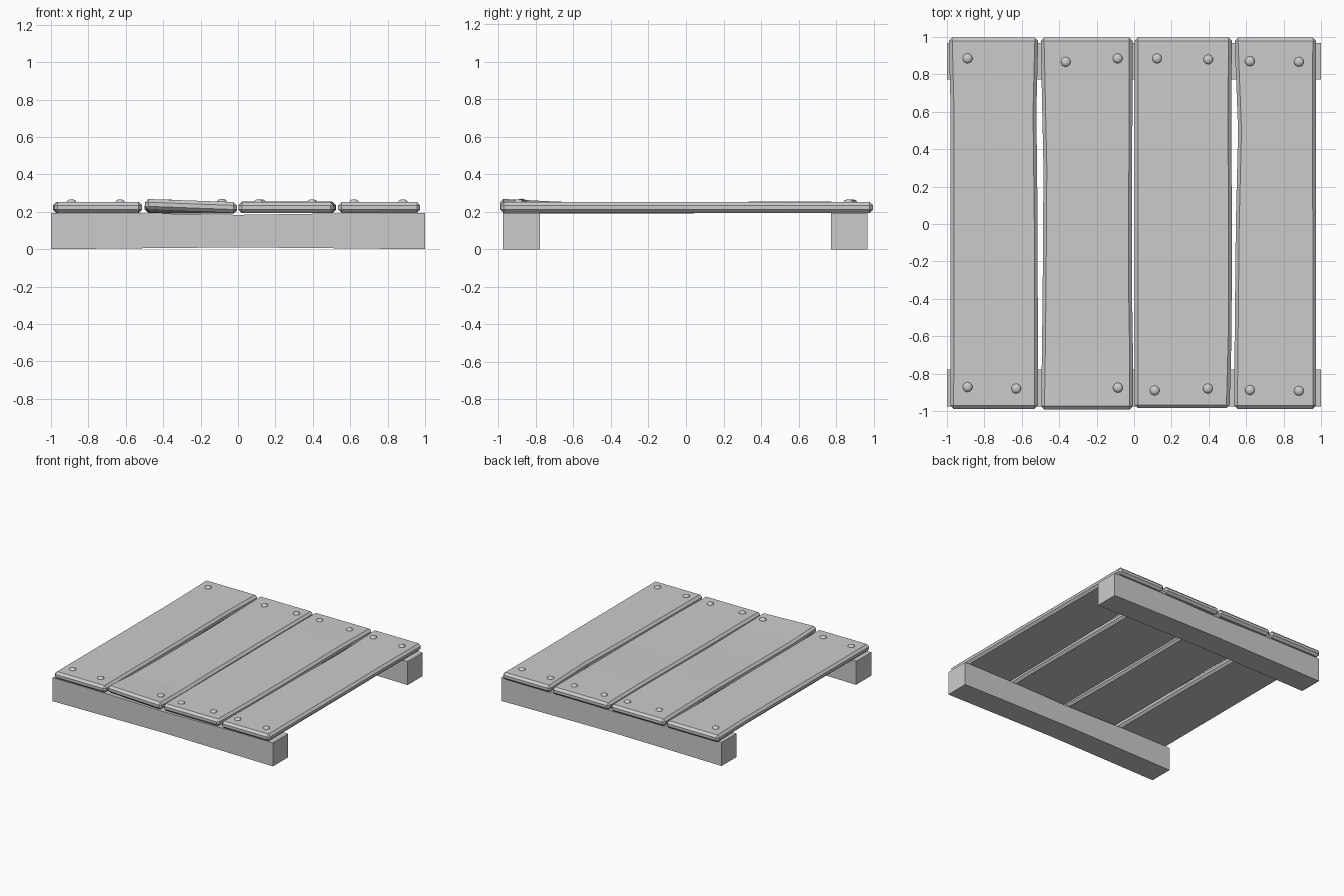
import bpy, bmesh
from mathutils import Matrix

if "Cube" in bpy.data.objects:
    bpy.data.objects.remove(bpy.data.objects["Cube"])


def loft(name, sections, bevel=0.0):
    """Closed mesh through a run of four-cornered sections."""
    bm = bmesh.new()
    rings = [[bm.verts.new(p) for p in s] for s in sections]
    for a, b in zip(rings, rings[1:]):
        for i in range(4):
            j = (i + 1) % 4
            bm.faces.new((a[i], a[j], b[j], b[i]))
    bm.faces.new(rings[0])
    bm.faces.new(rings[-1])
    bmesh.ops.recalc_face_normals(bm, faces=bm.faces)
    me = bpy.data.meshes.new(name)
    bm.to_mesh(me)
    bm.free()
    ob = bpy.data.objects.new(name, me)
    bpy.context.collection.objects.link(ob)
    if bevel:
        mod = ob.modifiers.new("chamfer", 'BEVEL')
        mod.width = bevel
        mod.segments = 1
        mod.limit_method = 'ANGLE'
        mod.angle_limit = 0.7
    return ob


def beam(name, y0, y1):
    # slightly hollowed towards the middle
    stations = [(-1, 0, .193), (-.55, .005, .193), (0, .010, .184), (.55, .005, .192), (1, 0, .193)]
    loft(name, [[(x, y0, a), (x, y1, a), (x, y1, b), (x, y0, b)] for x, a, b in stations])


def plank(name, stations):
    # station: y, left x, right x, left lift, right lift
    z0, z1 = .194, .252
    loft(name, [[(l, y, z0 + a), (r, y, z0 + b), (r, y, z1 + b), (l, y, z1 + a)]
                for y, l, r, a, b in stations], 0.018)


# Support beams
beam("front_beam", -.975, -.778)
beam("back_beam", .772, .967)

# Deck planks, gently uneven; the second is sprung up at its front left corner
plank("plank_1", [(-.988, -.982, -.514, 0, 0), (0, -.980, -.515, 0, 0),
                  (.6, -.980, -.522, 0, 0), (.997, -.990, -.512, 0, 0)])
plank("plank_2", [(-.992, -.497, -.006, .018, 0), (-.68, -.492, -.006, .002, -.004),
                  (-.3, -.488, -.012, -.001, -.004), (.3, -.484, -.010, 0, 0),
                  (.997, -.499, -.008, 0, 0)])
plank("plank_3", [(-.985, .004, .512, 0, 0), (-.6, .004, .522, 0, 0), (0, .004, .524, 0, 0),
                  (.6, .004, .520, .003, .003), (.997, .003, .524, 0, 0)])
plank("plank_4", [(-.988, .535, .974, 0, 0), (0, .545, .974, 0, 0),
                  (.5, .557, .972, 0, 0), (.997, .538, .974, 0, 0)])


# Low domed nail heads
def nail(name, x, y, lift=0.0):
    bm = bmesh.new()
    bmesh.ops.create_uvsphere(bm, u_segments=10, v_segments=6, radius=1)
    bmesh.ops.transform(bm, matrix=Matrix.Diagonal((.027, .027, .016, 1)), verts=bm.verts)
    me = bpy.data.meshes.new(name)
    bm.to_mesh(me)
    bm.free()
    ob = bpy.data.objects.new(name, me)
    ob.location = (x, y, .251 + lift)
    bpy.context.collection.objects.link(ob)
    me.shade_smooth()
    return ob


back = [(-.89, .885), (-.365, .867), (-.088, .885), (.123, .885), (.397, .88), (.62, .87), (.882, .867)]
front = [(-.89, -.872), (-.63, -.88), (-.086, -.875), (.11, -.89), (.395, -.88), (.62, -.888), (.882, -.892)]
for side, spots in (("back", back), ("front", front)):
    for i, (x, y) in enumerate(spots):
        lift = .003 if side == "front" and i == 2 else 0
        nail(f"{side}_nail_{i + 1}", x, y, lift)
